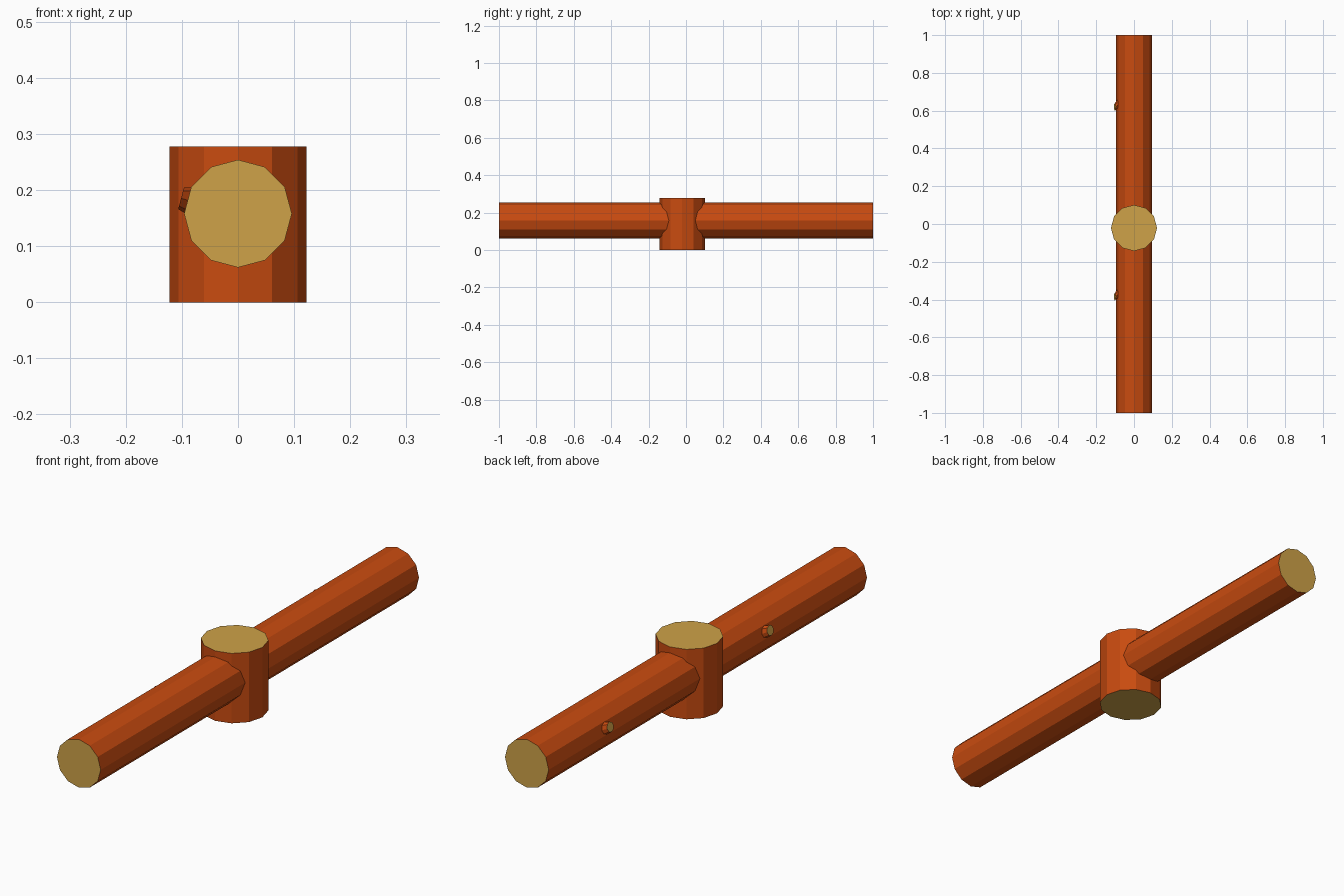
import bpy, bmesh, math
from mathutils import Matrix, Vector

if "Cube" in bpy.data.objects:
    bpy.data.objects.remove(bpy.data.objects["Cube"])


def material(name, color):
    m = bpy.data.materials.new(name)
    m.diffuse_color = (*color, 1)
    m.use_nodes = True
    m.node_tree.nodes["Principled BSDF"].inputs["Base Color"].default_value = m.diffuse_color
    return m


BARK = material("bark", (0.58, 0.070, 0.005))
WOOD = material("cut wood", (0.62, 0.36, 0.065))


def log(name, r1, r2, length, matrix, sides=12, shear=0.0):
    """Flat-shaded log along local z, with cut wood on both end caps."""
    bm = bmesh.new()
    bmesh.ops.create_cone(bm, cap_ends=True, segments=sides, radius1=r1,
                          radius2=r2, depth=length)
    for v in bm.verts:
        if v.co.z < 0:
            v.co.y += shear
    bm.normal_update()
    for f in bm.faces:
        f.material_index = 1 if abs(f.normal.z) > 0.95 else 0
    bm.transform(matrix)
    me = bpy.data.meshes.new(name)
    bm.to_mesh(me)
    bm.free()
    me.materials.append(BARK)
    me.materials.append(WOOD)
    ob = bpy.data.objects.new(name, me)
    bpy.context.collection.objects.link(ob)
    return ob


RAIL_Z = 0.158

# upright post, set slightly forward of centre
log("post", 0.122, 0.122, 0.278, Matrix.Translation((0, -0.021, 0.139)))

# long horizontal rail through the post
log("rail", 0.096, 0.096, 2.0,
    Matrix.Translation((0, 0, RAIL_Z)) @ Matrix.Rotation(math.pi / 2, 4, 'X'))

# two cut branch stubs on the left side, square to the rail facet
tilt = math.radians(15)
out = Vector((-math.cos(tilt), 0, math.sin(tilt)))
side = Vector((0, 1, 0))
up = side.cross(out)
for i, y in enumerate((0.62, -0.385)):
    centre = out * 0.096 + Vector((0, y, RAIL_Z))
    m = Matrix.Identity(4)
    for c, vec in enumerate((up, side, out, centre)):
        for r in range(3):
            m[r][c] = vec[r]
    log(f"branch_stub_{i + 1}", 0.025, 0.02, 0.018, m, 8, 0.02)
